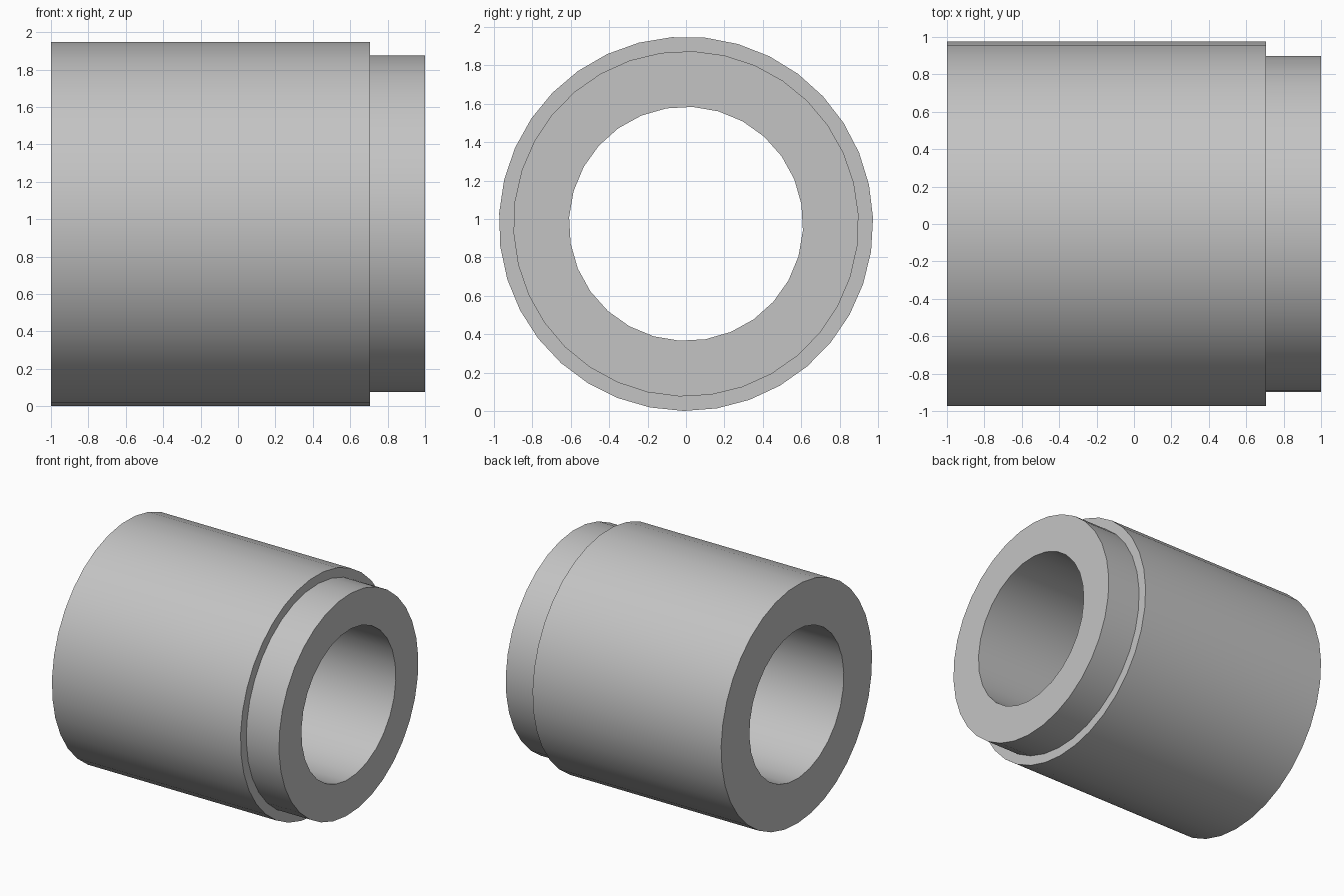
import bpy
import bmesh
from math import cos, sin, radians, tau

cube = bpy.data.objects.get("Cube")
if cube:
    bpy.data.objects.remove(cube, do_unlink=True)

AXIS_Z = 0.975
LEFT_END, SHOULDER, RIGHT_END = -1.0, 0.705, 1.0

grey = bpy.data.materials.new("plain grey")
grey.use_nodes = True
colour = (0.55, 0.55, 0.55, 1.0)
grey.diffuse_color = colour
grey.node_tree.nodes["Principled BSDF"].inputs["Base Color"].default_value = colour

bm = bmesh.new()


def ring(x, radius, sides, phase):
    """Closed loop of vertices around the sleeve's axis."""
    angles = [radians(phase) + tau * i / sides for i in range(sides)]
    return [bm.verts.new((x, radius * cos(a), AXIS_Z + radius * sin(a)))
            for a in angles]


def tube(x0, x1, radius, sides, phase):
    """Open cylinder wall; returns its two end loops."""
    a, b = ring(x0, radius, sides, phase), ring(x1, radius, sides, phase)
    for i in range(sides):
        j = (i + 1) % sides
        bm.faces.new((a[i], a[j], b[j], b[i]))
    return a, b


def annulus(outer, inner):
    """Flat ring face between two loops in the same plane."""
    edges = [bm.edges.get((loop[i - 1], loop[i]))
             for loop in (outer, inner) for i in range(len(loop))]
    bmesh.ops.triangle_fill(bm, use_beauty=True, use_dissolve=False,
                            edges=edges, normal=(1, 0, 0))


# Main barrel, narrower spigot and through bore
barrel_left, barrel_right = tube(LEFT_END, SHOULDER, 0.975, 35, 1.8)
spigot_left, spigot_right = tube(SHOULDER, RIGHT_END, 0.90, 34, 3.1)
bore_left, bore_right = tube(LEFT_END, RIGHT_END, 0.61, 28, 9.6)

# End faces and shoulder
annulus(barrel_left, bore_left)
annulus(barrel_right, spigot_left)
annulus(spigot_right, bore_right)

bmesh.ops.recalc_face_normals(bm, faces=bm.faces[:])
mesh = bpy.data.meshes.new("stepped_sleeve")
bm.to_mesh(mesh)
bm.free()
mesh.materials.append(grey)

sleeve = bpy.data.objects.new("stepped_sleeve", mesh)
bpy.context.collection.objects.link(sleeve)
bpy.ops.object.select_all(action="DESELECT")
sleeve.select_set(True)
bpy.context.view_layer.objects.active = sleeve
bpy.ops.object.shade_smooth_by_angle(angle=radians(30))
